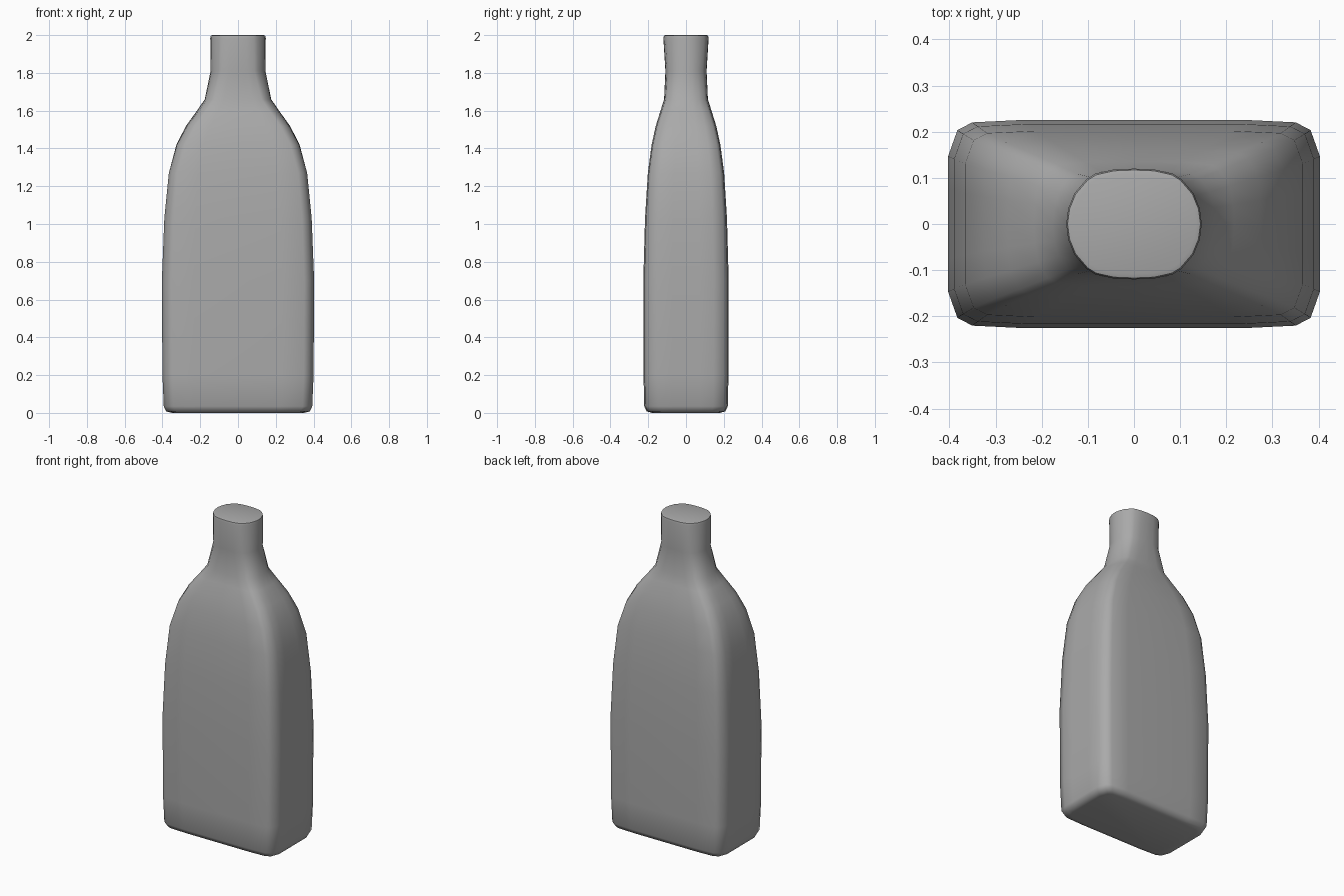
import bpy, bmesh, math

cube = bpy.data.objects.get("Cube")
if cube:
    bpy.data.objects.remove(cube, do_unlink=True)

# Plain grey material
grey = bpy.data.materials.new("bottle grey")
grey.use_nodes = True
colour = (0.4, 0.4, 0.4, 1)
grey.diffuse_color = colour
grey.node_tree.nodes["Principled BSDF"].inputs["Base Color"].default_value = colour

# Quarter cross-sections at unit size: rounded box for the body, oval for the neck
BODY = [(1, 0), (1, .33), (1, .65), (.95, .9), (.87, .975), (.58, 1), (0, 1)]
NECK = [(1, 0), (.97, .28), (.88, .55), (.7, .81), (.57, .91), (.3, .985), (0, 1)]

# Height, half width, half depth, share of the oval section
LEVELS = [
    (0, .35, .18, 0), (.008, .38, .208, 0), (.035, .393, .221, 0),
    (.2, .4, .225, 0), (.7, .403, .226, 0), (1.03, .39, .217, 0),
    (1.27, .366, .202, 0), (1.42, .326, .182, .07), (1.52, .275, .16, .18),
    (1.6, .217, .135, .35), (1.66, .176, .116, .55), (1.81, .145, .109, .9),
    (1.985, .147, .12, 1), (1.997, .144, .117, 1), (2, .135, .108, 1),
]


def section(width, depth, blend):
    """Mirror the blended quarter into a full ring, counter-clockwise."""
    q = [((a + (c - a) * blend) * width, (b + (d - b) * blend) * depth)
         for (a, b), (c, d) in zip(BODY, NECK)]
    half = q + [(-x, y) for x, y in q[-2::-1]]
    return half + [(x, -y) for x, y in half[-2:0:-1]]


# Loft the rings and close both ends
bm = bmesh.new()
rings = [[bm.verts.new((x, y, z)) for x, y in section(w, d, t)]
         for z, w, d, t in LEVELS]
for low, high in zip(rings, rings[1:]):
    n = len(low)
    for i in range(n):
        j = (i + 1) % n
        bm.faces.new((low[i], low[j], high[j], high[i]))
bm.faces.new(rings[0][::-1])
bm.faces.new(rings[-1])

mesh = bpy.data.meshes.new("bottle")
bm.to_mesh(mesh)
bm.free()
mesh.materials.append(grey)
bottle = bpy.data.objects.new("bottle", mesh)
bpy.context.collection.objects.link(bottle)

# Soft shading all round
bpy.ops.object.select_all(action='DESELECT')
bottle.select_set(True)
bpy.context.view_layer.objects.active = bottle
bpy.ops.object.shade_smooth_by_angle(angle=math.radians(50))
